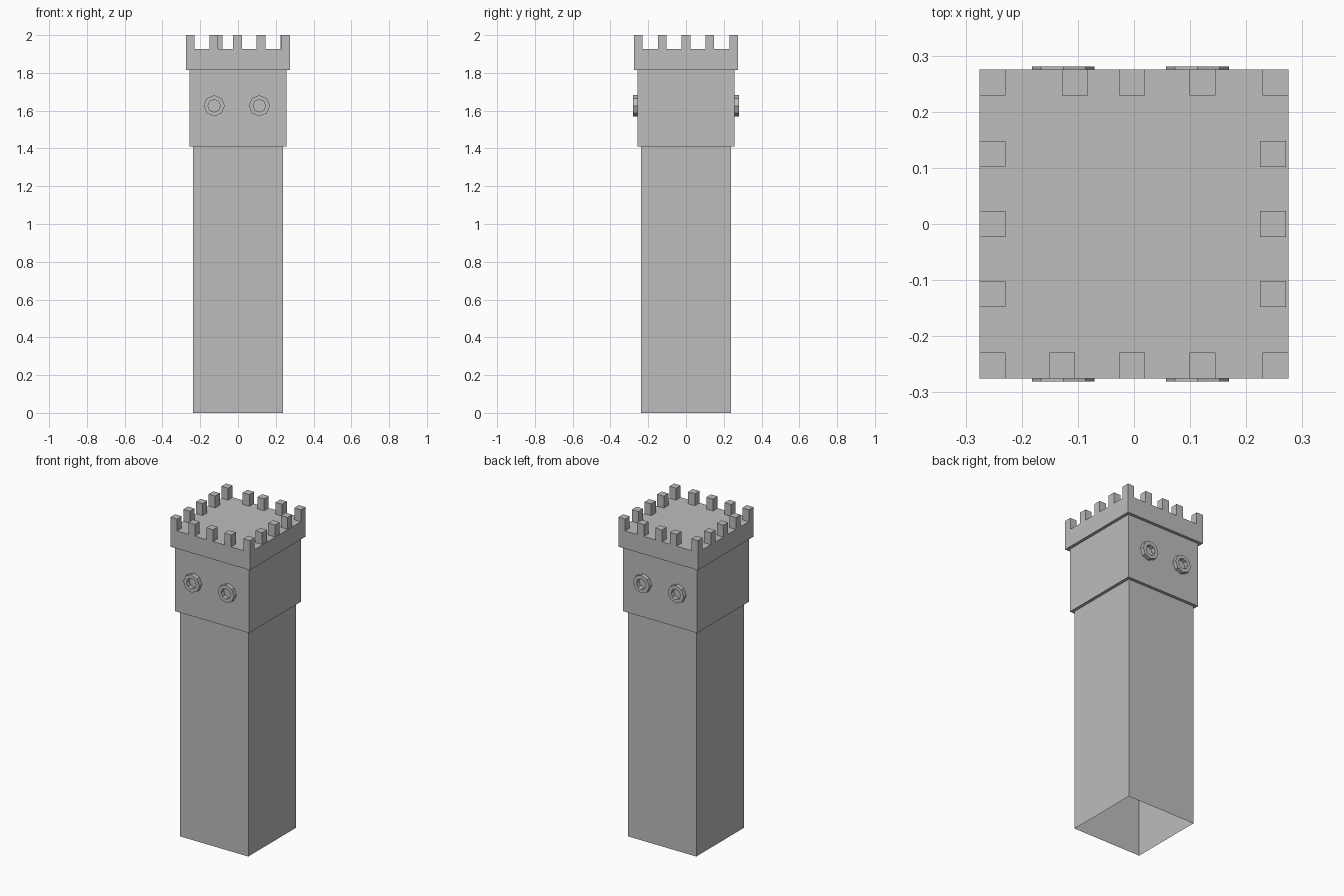
import bpy
import bmesh
import math
from mathutils import Matrix, Vector

default = bpy.data.objects.get("Cube")
if default:
    bpy.data.objects.remove(default, do_unlink=True)

stone = bpy.data.materials.new("grey stone")
stone.use_nodes = True
GREY = (0.51, 0.51, 0.51, 1)
stone.diffuse_color = GREY
stone.node_tree.nodes["Principled BSDF"].inputs["Base Color"].default_value = GREY


def finish(name, bm):
    mesh = bpy.data.meshes.new(name)
    bm.to_mesh(mesh)
    bm.free()
    mesh.materials.append(stone)
    obj = bpy.data.objects.new(name, mesh)
    bpy.context.collection.objects.link(obj)
    return obj


def box(name, x, y, half, bottom, top, open_bottom=False):
    """Square block centred on x, y; optionally left hollow underneath."""
    bm = bmesh.new()
    size = Matrix.Diagonal((2 * half, 2 * half, top - bottom, 1))
    place = Matrix.Translation((x, y, (bottom + top) / 2))
    bmesh.ops.create_cube(bm, size=1, matrix=place @ size)
    if open_bottom:
        bm.faces.ensure_lookup_table()
        low = min(bm.faces, key=lambda f: f.calc_center_median().z)
        bmesh.ops.delete(bm, geom=[low], context='FACES_ONLY')
    return finish(name, bm)


def ring(name, x, z, side, sides=8, outer=0.056, inner=0.033):
    """Octagonal tube standing out from the front or back wall."""
    bm = bmesh.new()
    y_wall, y_rim = side * 0.253, side * 0.281
    loops = []
    for radius, y in ((outer, y_wall), (outer, y_rim), (inner, y_rim), (inner, y_wall)):
        loop = []
        for i in range(sides):
            a = math.tau * i / sides
            loop.append(bm.verts.new(Vector((x + radius * math.cos(a), y, z + radius * math.sin(a)))))
        loops.append(loop)
    for k in range(4):
        a, b = loops[k], loops[(k + 1) % 4]
        for i in range(sides):
            j = (i + 1) % sides
            bm.faces.new((a[i], a[j], b[j], b[i]))
    bmesh.ops.recalc_face_normals(bm, faces=bm.faces)
    return finish(name, bm)


# Stacked tower body
box("shaft", 0, 0, 0.237, 0, 1.41, open_bottom=True)
box("upper_room", 0, 0, 0.256, 1.41, 1.815)
box("parapet_base", 0, 0, 0.275, 1.815, 1.926)

# Ring windows, two on the front and two on the back
for side, face in ((-1, "front"), (1, "back")):
    for x, hand in ((-0.126, "right"), (0.113, "left")):
        ring(f"{face}_{hand}_window_ring", x, 1.626, side)

# Battlements: four corners, then three along each edge
M = 0.023
EDGE = 0.275 - M
merlons = [(sx * EDGE, sy * EDGE) for sx in (-1, 1) for sy in (-1, 1)]
merlons += [(x, -EDGE) for x in (-0.128, -0.003, 0.122)]
merlons += [(x, EDGE) for x in (-0.105, -0.003, 0.122)]
for y in (-0.125, 0, 0.125):
    merlons += [(-EDGE, y), (EDGE - 0.004, y)]
for i, (x, y) in enumerate(merlons):
    box(f"merlon_{i + 1}", x, y, M, 1.92, 2.0)
